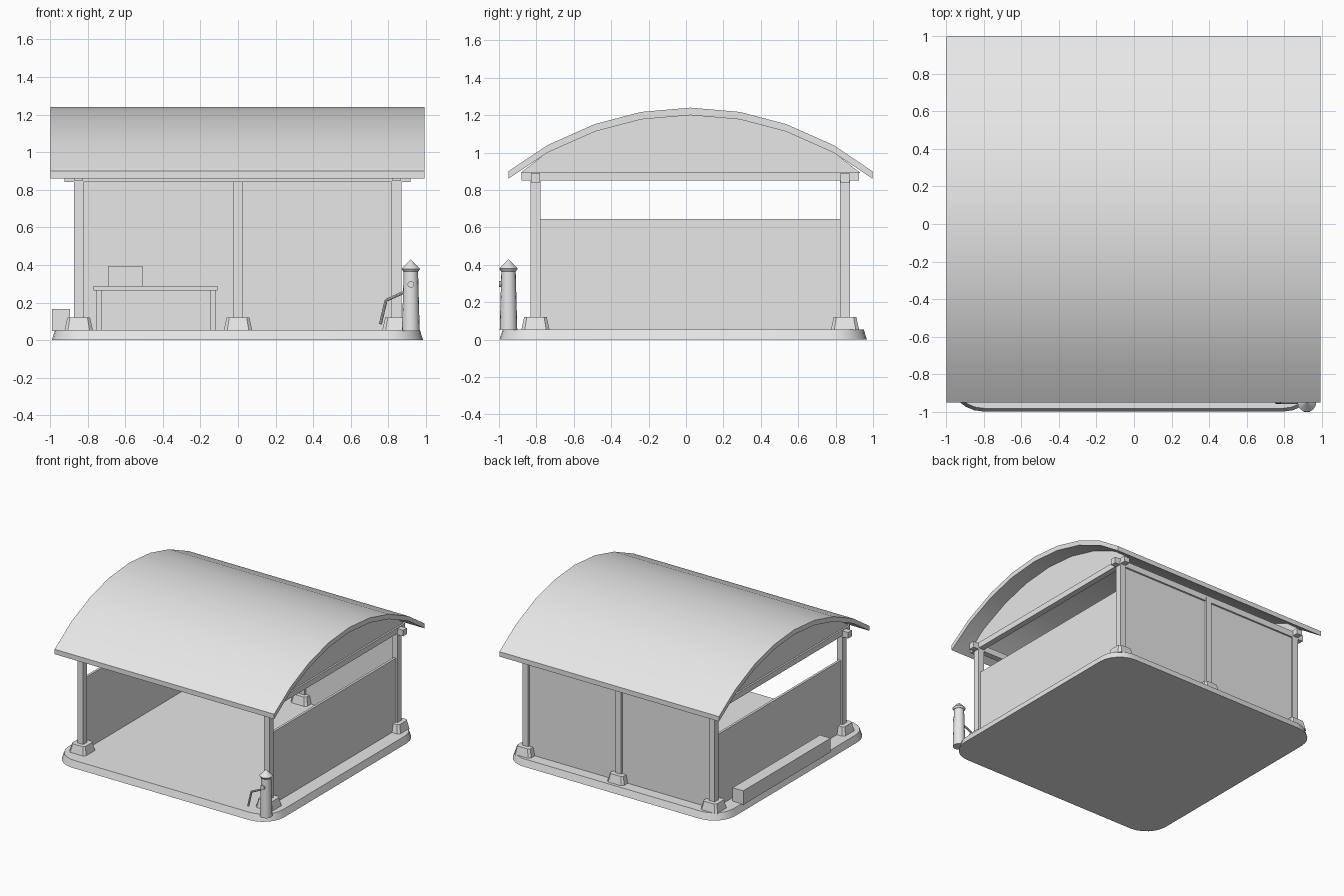
import bpy, bmesh, math
from mathutils import Vector

if "Cube" in bpy.data.objects:
    bpy.data.objects.remove(bpy.data.objects["Cube"])

grey = bpy.data.materials.new("plain_grey")
grey.diffuse_color = (0.8, 0.8, 0.8, 1)
grey.use_nodes = True
grey.node_tree.nodes["Principled BSDF"].inputs["Base Color"].default_value = grey.diffuse_color


def finish(name, bm, smooth=False):
    bmesh.ops.recalc_face_normals(bm, faces=bm.faces)
    me = bpy.data.meshes.new(name)
    bm.to_mesh(me)
    bm.free()
    me.materials.append(grey)
    ob = bpy.data.objects.new(name, me)
    bpy.context.collection.objects.link(ob)
    if smooth:
        bpy.context.view_layer.objects.active = ob
        ob.select_set(True)
        bpy.ops.object.shade_smooth_by_angle(angle=math.radians(35))
        ob.select_set(False)
    return ob


def loft(name, rings, smooth=False):
    """Skin a list of equal-length point rings and cap both ends."""
    bm = bmesh.new()
    vs = [[bm.verts.new(p) for p in r] for r in rings]
    n = len(rings[0])
    for a, b in zip(vs, vs[1:]):
        for i in range(n):
            j = (i + 1) % n
            bm.faces.new((a[i], a[j], b[j], b[i]))
    bm.faces.new(vs[0])
    bm.faces.new(vs[-1])
    return finish(name, bm, smooth)


def box(name, x0, x1, y0, y1, z0, z1):
    ring = lambda z: [(x0, y0, z), (x1, y0, z), (x1, y1, z), (x0, y1, z)]
    return loft(name, [ring(z0), ring(z1)])


def rounded(cx, cy, hx, hy, r, seg, z):
    """Rectangle outline with corners of radius r."""
    pts = []
    for k, (sx, sy) in enumerate(((1, 1), (-1, 1), (-1, -1), (1, -1))):
        for i in range(seg + 1):
            a = math.pi / 2 * (k + i / seg)
            pts.append((cx + sx * (hx - r) + r * math.cos(a),
                        cy + sy * (hy - r) + r * math.sin(a), z))
    return pts


def tube(name, a, b, r0, r1, seg=8, smooth=True):
    a, b = Vector(a), Vector(b)
    q = (b - a).to_track_quat('Z', 'Y')
    circle = [Vector((math.cos(t), math.sin(t), 0))
              for t in (2 * math.pi * i / seg for i in range(seg))]
    return loft(name, [[p + q @ (c * r) for c in circle]
                       for p, r in ((a, r0), (b, r1))], smooth)


# Floor slab with rounded corners and sloping rim
loft("floor_slab", [rounded(-0.003, -0.015, 0.987, 0.982, 0.19, 6, 0),
                    rounded(-0.003, -0.015, 0.97, 0.965, 0.175, 6, 0.055)], True)

# Posts on chamfered footings
XL, XR, YF, YB = -0.847, 0.843, -0.805, 0.85
for label, x, y in (("front_left", XL, YF), ("front_right", XR, YF), ("back_left", XL, YB),
                    ("back_right", XR, YB), ("back_middle", 0, YB)):
    box(label + "_post", x - .026, x + .026, y - .026, y + .026, 0.1, 0.87)
    loft(label + "_footing", [rounded(x, y, .076, .076, .018, 1, 0.05),
                              rounded(x, y, .06, .06, .014, 1, 0.122)])

# Walls: full height at the back, half height at the sides
box("back_wall", XL, XR, YB - .01, YB + .01, 0.05, 0.87)
for label, x in (("left", XL), ("right", XR)):
    box(label + "_wall", x - .01, x + .01, YF, YB, 0.05, 0.645)

# Crossing beams
for label, x in (("left", XL), ("right", XR)):
    box(label + "_beam", x - .024, x + .024, YF - .075, YB + .075, 0.85, 0.897)
for label, y in (("front", YF), ("back", YB)):
    box(label + "_beam", XL - .075, XR + .075, y - .024, y + .024, 0.84, 0.89)

# Arched roof sheet
half = [(0.973, 0.90), (0.764, 1.04), (0.512, 1.152), (0.265, 1.217)]
YC = 0.024
arch = [(YC - d, z) for d, z in half] + [(YC, 1.24)] + [(YC + d, z) for d, z in half[::-1]]
T = 0.04
profile = arch + [(y, z - T) for y, z in arch[::-1]]
loft("roof", [[(x, y, z) for y, z in profile] for x in (-0.997, 0.992)], True)

# Gable panels filling the arch above the side beams
gable = [(YC - 0.91, 0.89)] + [(y, z - T + .003) for y, z in arch[1:-1]] + [(YC + 0.91, 0.89)]
for label, x in (("left", XL), ("right", XR)):
    loft(label + "_gable", [[(x + s, y, z) for y, z in gable] for s in (-.01, .01)])

# Work table with a crate on top
box("table_top", -0.767, -0.11, 0.47, 0.80, 0.265, 0.288)
for x in (-0.74, -0.132):
    for y in (0.495, 0.775):
        box("table_leg", x - .015, x + .015, y - .015, y + .015, 0.05, 0.27)
box("table_crate", -0.69, -0.507, 0.55, 0.73, 0.285, 0.395)

# Low trough along the outside of the left wall
box("side_trough", -0.988, -0.892, -0.46, 0.67, 0.05, 0.165)

# Water pump: body, cap, pivot and bent handle
PX, PY = 0.919, -0.949
tube("pump_body", (PX, PY, 0.05), (PX, PY, 0.38), 0.047, 0.038, 16)
tube("pump_collar", (PX, PY, 0.365), (PX, PY, 0.38), 0.04, 0.05, 16)
tube("pump_cap", (PX, PY, 0.38), (PX, PY, 0.428), 0.05, 0.002, 16)
tube("pump_pivot", (PX, PY, 0.297), (PX, PY - .051, 0.297), 0.018, 0.018, 10)
path = [(PX - .03, PY, 0.258), (0.787, PY, 0.212), (0.757, PY, 0.085)]
for a, b in zip(path, path[1:]):
    tube("pump_handle", a, b, 0.008, 0.008, 8)
